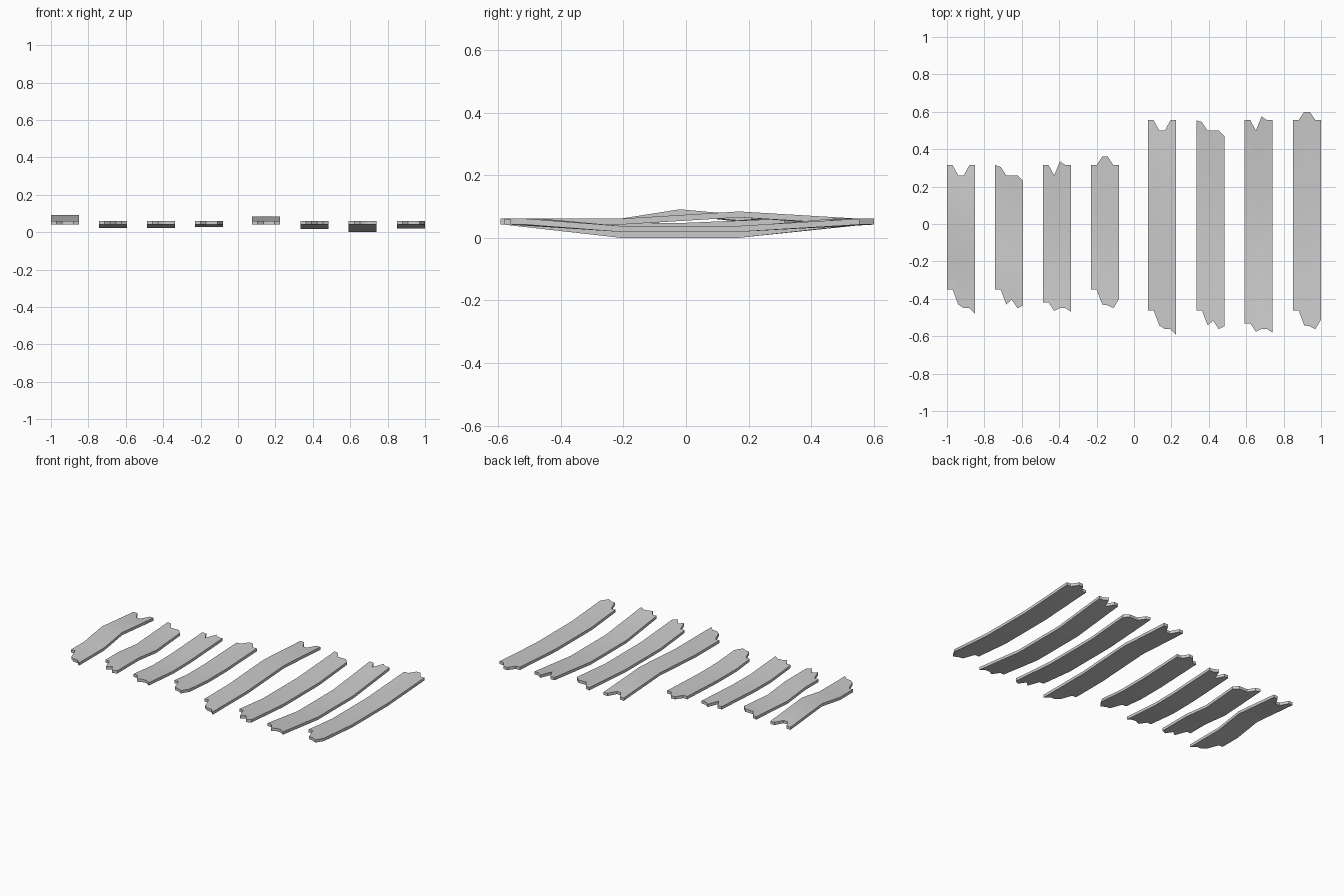
import bpy, bmesh

if "Cube" in bpy.data.objects:
    bpy.data.objects.remove(bpy.data.objects["Cube"])

WIDTH, THICK, TOP = 0.15, 0.019, 0.061

# broken end outlines for the four plank patterns (far end, near end), six points across
ENDS = [
    ((.315, .315, .26, .26, .315, .315), (-.35, -.35, -.43, -.45, -.45, -.48)),
    ((.315, .305, .26, .26, .26, .23), (-.35, -.35, -.43, -.405, -.45, -.435)),
    ((.315, .315, .26, .335, .315, .315), (-.42, -.42, -.465, -.45, -.45, -.47)),
    ((.315, .315, .36, .36, .315, .315), (-.35, -.35, -.43, -.435, -.45, -.40)),
]
# height change at the two bends of each plank
SHORT_BENDS = [(0, .03), (0, -.02), (-.02, -.018), (-.014, -.014)]
LONG_BENDS = [(0, .023), (-.025, -.025), (-.042, -.042), (-.023, -.023)]


def plank(name, x0, far, near, bend_y, bend_z):
    bm = bmesh.new()
    cols = len(far)
    layers = []
    for dz in (0, -THICK):
        grid = []
        for i in range(cols):
            x = x0 + WIDTH * i / (cols - 1)
            pts = [(near[i], 0), (bend_y[0], bend_z[0]),
                   (bend_y[1], bend_z[1]), (far[i], 0)]
            grid.append([bm.verts.new((x, y, TOP + z + dz)) for y, z in pts])
        layers.append(grid)
    # top and bottom faces
    for g in layers:
        for i in range(cols - 1):
            for j in range(3):
                bm.faces.new((g[i][j], g[i + 1][j], g[i + 1][j + 1], g[i][j + 1]))
    # edge faces around the outline
    rim = ([(i, 0) for i in range(cols)] + [(cols - 1, j) for j in (1, 2, 3)]
           + [(i, 3) for i in range(cols - 2, -1, -1)] + [(0, 2), (0, 1)])
    t, b = layers
    for (i, j), (k, l) in zip(rim, rim[1:] + rim[:1]):
        bm.faces.new((t[i][j], t[k][l], b[k][l], b[i][j]))
    bmesh.ops.recalc_face_normals(bm, faces=bm.faces)
    me = bpy.data.meshes.new(name)
    bm.to_mesh(me)
    bm.free()
    ob = bpy.data.objects.new(name, me)
    bpy.context.collection.objects.link(ob)
    bpy.ops.object.select_all(action='DESELECT')
    ob.select_set(True)
    bpy.context.view_layer.objects.active = ob
    bpy.ops.object.shade_smooth_by_angle(angle=0.6)


for n, (far, near) in enumerate(ENDS):
    # short planks on the left
    plank(f"short_plank_{n + 1}", -1 + .2567 * n, far, near,
          (-.21, -.02), SHORT_BENDS[n])
    # long planks on the right, same broken ends moved outwards
    plank(f"long_plank_{n + 1}", .075 + .2583 * n,
          [y + .24 for y in far], [y - .112 for y in near],
          (-.21, .17), LONG_BENDS[n])
